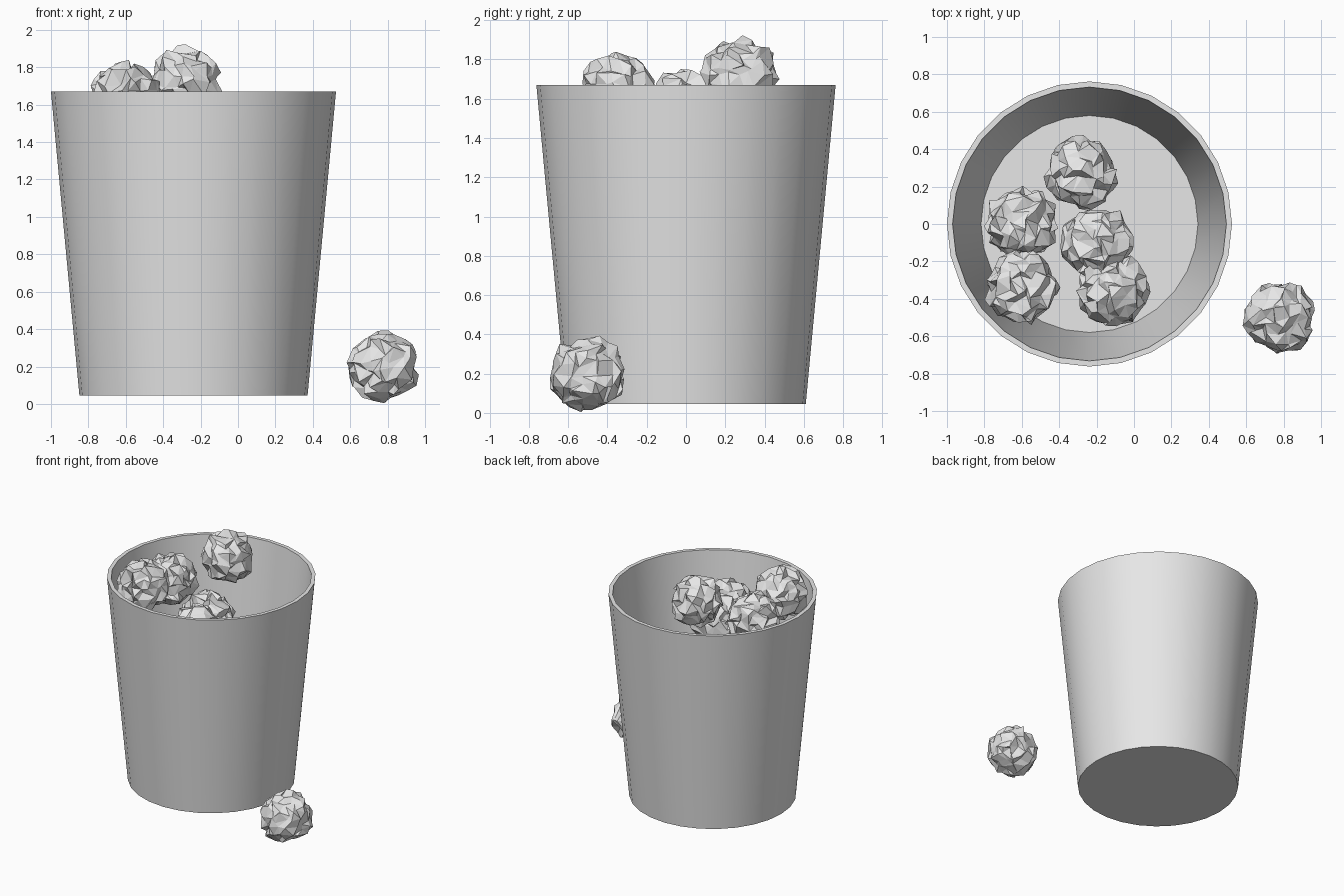
import bpy, bmesh, math, random
from mathutils import Vector

if "Cube" in bpy.data.objects:
    bpy.data.objects.remove(bpy.data.objects["Cube"])

random.seed(7)
BIN_X = -0.238


def make_material(name, rgb):
    mat = bpy.data.materials.new(name)
    mat.diffuse_color = (*rgb, 1)
    mat.use_nodes = True
    mat.node_tree.nodes["Principled BSDF"].inputs["Base Color"].default_value = mat.diffuse_color
    return mat


def add_object(name, bm, mat, location):
    mesh = bpy.data.meshes.new(name)
    bm.to_mesh(mesh)
    bm.free()
    mesh.materials.append(mat)
    obj = bpy.data.objects.new(name, mesh)
    obj.location = location
    bpy.context.collection.objects.link(obj)
    return obj


grey = make_material("plain grey", (0.8, 0.8, 0.8))

# Waste bin: tapered cylinder, rim inset, then the inside pushed down to the floor
bm = bmesh.new()
bottom, top, floor = 0.045, 1.67, 0.075
bmesh.ops.create_cone(bm, cap_ends=True, segments=28, radius1=0.61,
                      radius2=0.762, depth=top - bottom)
bmesh.ops.translate(bm, verts=bm.verts, vec=(0, 0, (top + bottom) / 2))
cap = max(bm.faces, key=lambda f: f.calc_center_median().z)
bmesh.ops.inset_region(bm, faces=[cap], thickness=0.03)
inner = bmesh.ops.extrude_discrete_faces(bm, faces=[cap])["faces"][0]
for v in inner.verts:
    s = 0.58 / 0.732
    v.co = Vector((v.co.x * s, v.co.y * s, floor))
waste_bin = add_object("waste_bin", bm, grey, (BIN_X, 0, 0))
bpy.context.view_layer.objects.active = waste_bin
waste_bin.select_set(True)
bpy.ops.object.shade_smooth_by_angle(angle=math.radians(30))
waste_bin.select_set(False)


# Crumpled paper: icosphere with every point jittered, flat facets
def paper_ball(name, location, radius=0.183, jitter=0.027):
    bm = bmesh.new()
    bmesh.ops.create_icosphere(bm, subdivisions=3, radius=radius)
    for v in bm.verts:
        v.co += Vector([random.uniform(-jitter, jitter) for _ in range(3)])
    add_object(name, bm, grey, location)


paper_ball("paper_ball_on_ground", (0.78, -0.50, 0.195))
paper_ball("paper_ball_back", (-0.28, 0.27, 1.715))
paper_ball("paper_ball_left_front", (-0.60, -0.34, 1.63))
paper_ball("paper_ball_left", (-0.60, 0.0, 1.55))
paper_ball("paper_ball_middle", (-0.20, -0.10, 1.40))
paper_ball("paper_ball_right_front", (-0.11, -0.35, 1.40))
